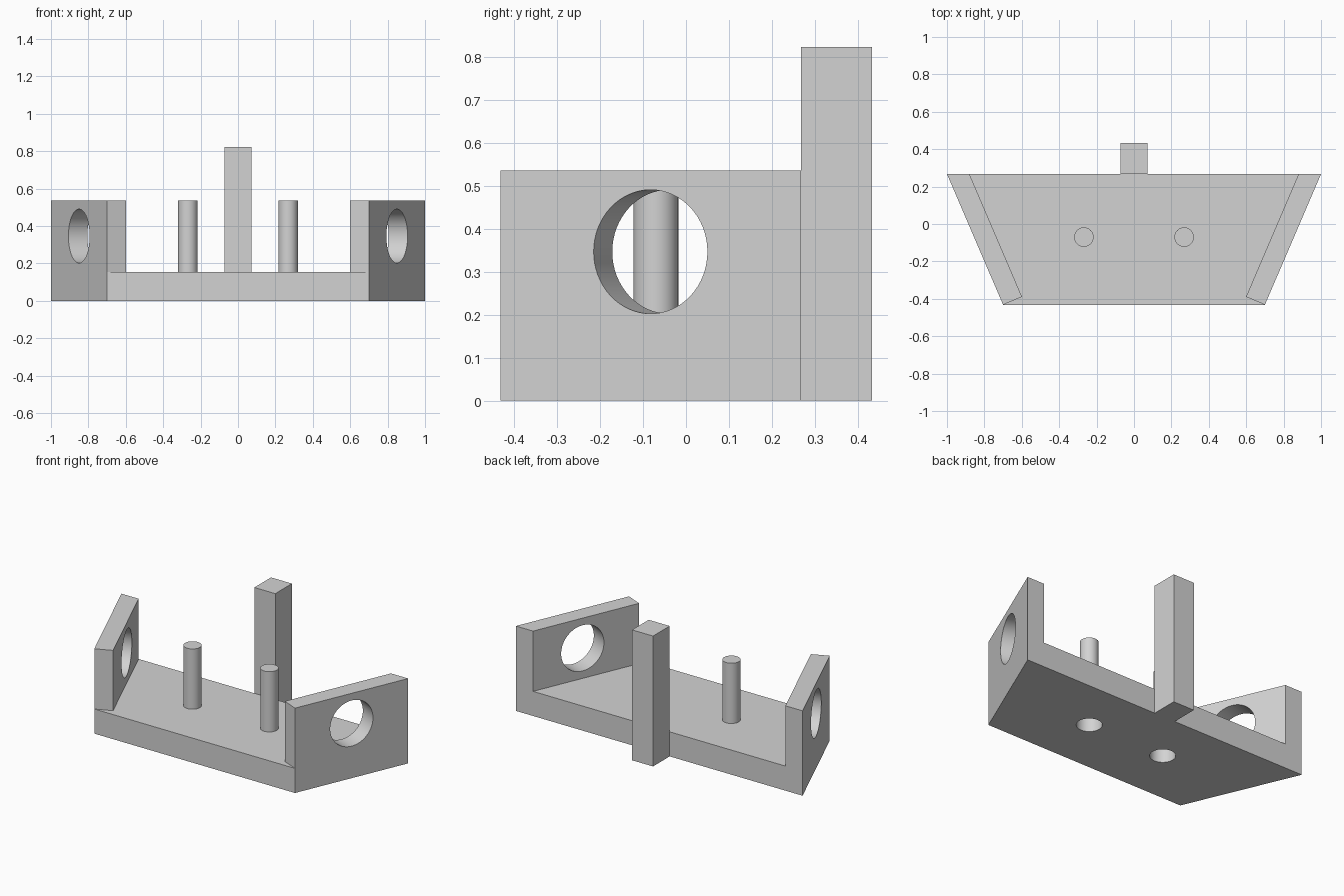
import bpy, bmesh, math
from mathutils import Vector

if "Cube" in bpy.data.objects:
    bpy.data.objects.remove(bpy.data.objects["Cube"])

grey = bpy.data.materials.new("plain grey")
grey.diffuse_color = (0.65, 0.65, 0.65, 1)
grey.use_nodes = True
grey.node_tree.nodes["Principled BSDF"].inputs["Base Color"].default_value = grey.diffuse_color

BASE_H, WALL_H, POST_H = 0.155, 0.535, 0.822
FRONT, BACK = -0.432, 0.267


def prism(name, outline, z0, z1):
    """Extrude a flat outline from z0 up to z1."""
    bm = bmesh.new()
    face = bm.faces.new([bm.verts.new((x, y, z0)) for x, y in outline])
    out = bmesh.ops.extrude_face_region(bm, geom=[face])
    top = [v for v in out["geom"] if isinstance(v, bmesh.types.BMVert)]
    bmesh.ops.translate(bm, verts=top, vec=(0, 0, z1 - z0))
    bmesh.ops.recalc_face_normals(bm, faces=bm.faces)
    mesh = bpy.data.meshes.new(name)
    bm.to_mesh(mesh)
    bm.free()
    mesh.materials.append(grey)
    obj = bpy.data.objects.new(name, mesh)
    bpy.context.collection.objects.link(obj)
    return obj


def rod(name, centre, radius, length, axis=(0, 0, 1)):
    """Cylinder about its centre, along any axis."""
    bpy.ops.mesh.primitive_cylinder_add(vertices=64, radius=radius, depth=length, location=centre)
    obj = bpy.context.object
    obj.name = name
    obj.rotation_mode = 'QUATERNION'
    obj.rotation_quaternion = Vector(axis).to_track_quat('Z', 'Y')
    obj.data.materials.append(grey)
    return obj


def combine(target, tool, operation):
    """Apply a boolean and remove the tool."""
    mod = target.modifiers.new(operation.lower(), 'BOOLEAN')
    mod.operation, mod.solver, mod.object = operation, 'EXACT', tool
    bpy.context.view_layer.objects.active = target
    bpy.ops.object.modifier_apply(modifier=mod.name)
    bpy.data.objects.remove(tool)


# Tapered floor
holder = prism("holder_body", [(-0.7, FRONT), (0.7, FRONT), (1, BACK), (-1, BACK)], 0, BASE_H)

# Slanted side walls
for s in (-1, 1):
    outline = [(s * 0.7, FRONT), (s * 1, BACK), (s * 0.88, BACK), (s * 0.599, -0.389)]
    combine(holder, prism("side_wall", outline, 0, WALL_H), 'UNION')

# Back post
combine(holder, prism("back_post", [(-0.073, BACK), (0.073, BACK), (0.073, 0.433), (-0.073, 0.433)],
                      0, POST_H), 'UNION')

for s in (-1, 1):
    # Round opening square to each wall
    normal = Vector((s * (BACK - FRONT), -0.3, 0)).normalized()
    combine(holder, rod("wall_cutter", (s * 0.85, (FRONT + BACK) / 2, 0.346), 0.144, 0.4, normal), 'DIFFERENCE')
    # Blind socket under each peg
    combine(holder, rod("socket_cutter", (s * 0.268, -0.07, 0), 0.073, 0.23), 'DIFFERENCE')
    # Upright peg
    combine(holder, rod("peg", (s * 0.268, -0.07, (0.135 + WALL_H) / 2), 0.052, WALL_H - 0.135), 'UNION')

# Smooth the round surfaces, keep the corners sharp
bpy.ops.object.select_all(action='DESELECT')
holder.select_set(True)
bpy.context.view_layer.objects.active = holder
bpy.ops.object.shade_smooth_by_angle(angle=math.radians(30))
